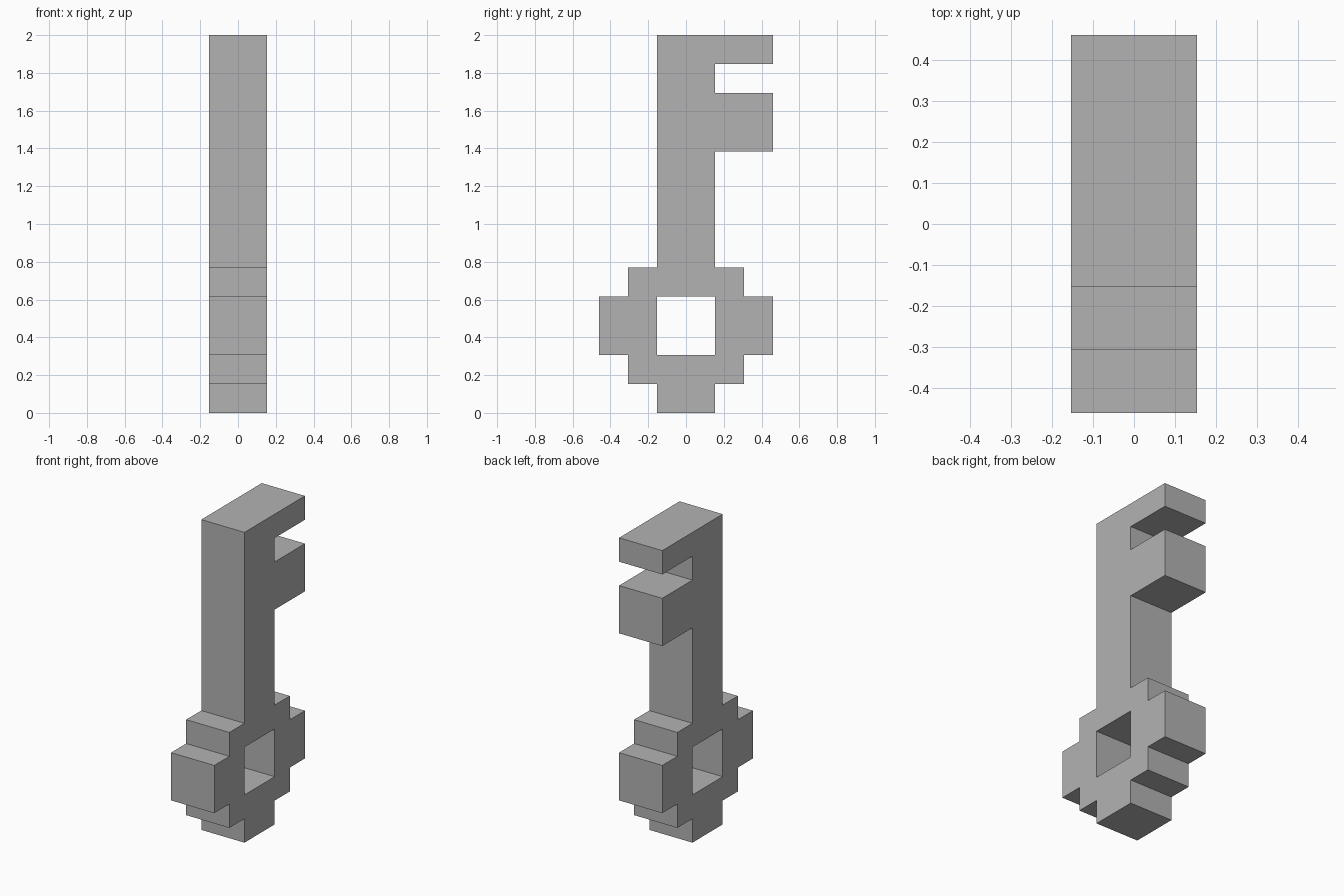
import bpy
import bmesh

default = bpy.data.objects.get("Cube")
if default:
    bpy.data.objects.remove(default, do_unlink=True)

U = 2 / 13  # one square of the blocky key, which is 13 squares tall


def flat_material(name, color):
    mat = bpy.data.materials.new(name)
    mat.use_nodes = True
    mat.diffuse_color = color
    mat.node_tree.nodes["Principled BSDF"].inputs["Base Color"].default_value = color
    return mat


def add_loop(bm, points, x):
    verts = [bm.verts.new((x, y * U, z * U)) for y, z in points]
    return [bm.edges.new((a, b)) for a, b in zip(verts, verts[1:] + verts[:1])]


# Stepped half of the bow, mirrored to the other side
bow = [(1, 0), (1, 1), (2, 1), (2, 2), (3, 2), (3, 4), (2, 4), (2, 5), (1, 5)]
bow_mirrored = [(-y, z) for y, z in reversed(bow)]

# Bit: wide lower tooth and thin tooth at the tip of the shaft
teeth = [(1, 9), (3, 9), (3, 11), (1, 11), (1, 12), (3, 12), (3, 13)]
shaft_front = [(-1, 13)]

outline = bow + teeth + shaft_front + bow_mirrored
hole = [(-1, 2), (1, 2), (1, 4), (-1, 4)]

# Fill the profile around the hole, then extrude it to its thickness
bm = bmesh.new()
edges = add_loop(bm, outline, -U) + add_loop(bm, hole, -U)
bmesh.ops.triangle_fill(bm, edges=edges, use_beauty=True, normal=(-1, 0, 0))
result = bmesh.ops.extrude_face_region(bm, geom=bm.faces[:], use_keep_orig=True)
moved = [g for g in result["geom"] if isinstance(g, bmesh.types.BMVert)]
bmesh.ops.translate(bm, verts=moved, vec=(2 * U, 0, 0))
bmesh.ops.recalc_face_normals(bm, faces=bm.faces[:])

mesh = bpy.data.meshes.new("key")
bm.to_mesh(mesh)
bm.free()
mesh.materials.append(flat_material("grey", (0.45, 0.45, 0.45, 1)))
key = bpy.data.objects.new("key", mesh)
bpy.context.collection.objects.link(key)
